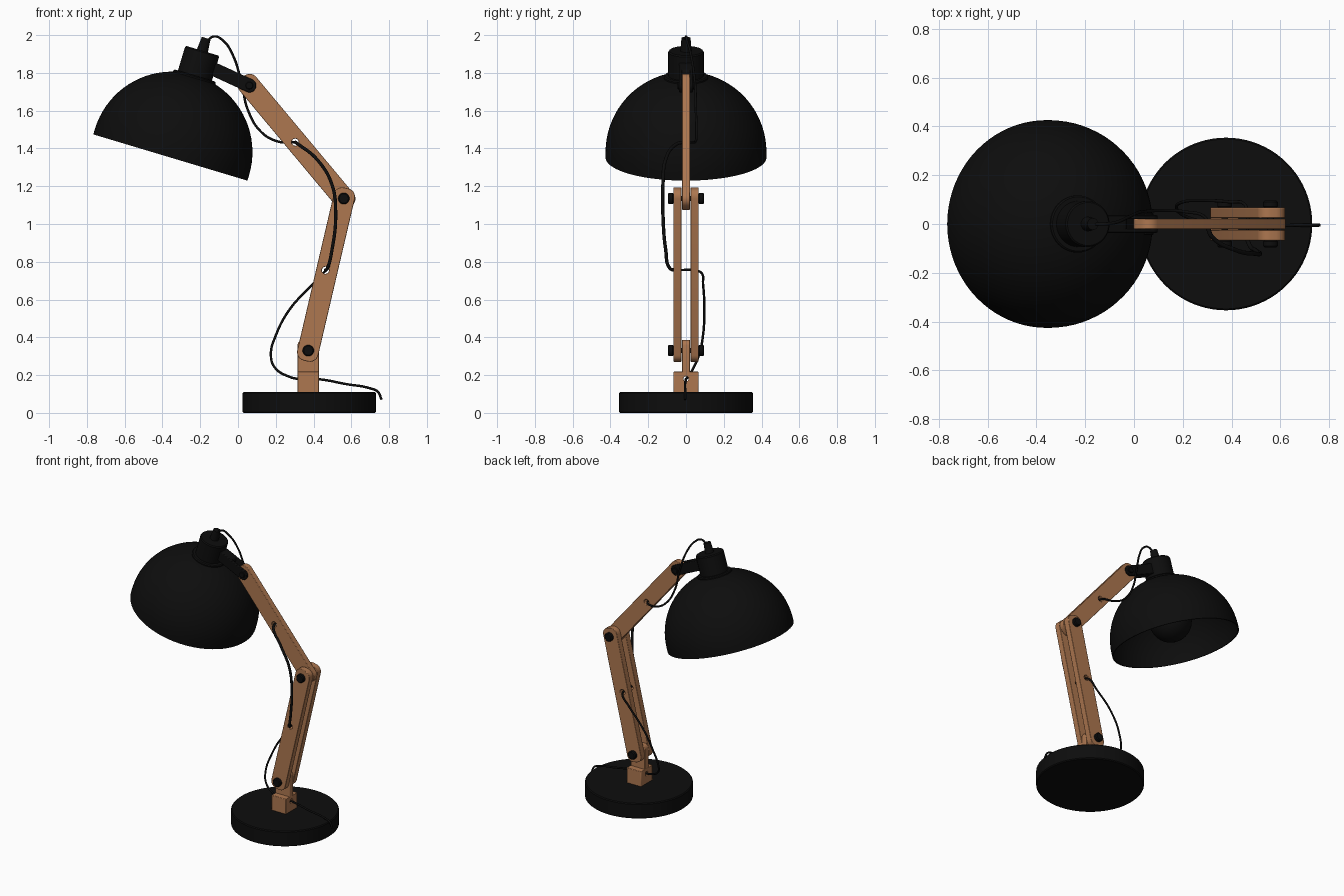
import bpy, bmesh
from math import sin, cos, pi, radians, sqrt
from mathutils import Matrix, Vector

cube = bpy.data.objects.get("Cube")
if cube:
    bpy.data.objects.remove(cube, do_unlink=True)


def material(name, rgb):
    m = bpy.data.materials.new(name)
    m.use_nodes = True
    m.diffuse_color = (*rgb, 1)
    m.node_tree.nodes["Principled BSDF"].inputs["Base Color"].default_value = (*rgb, 1)
    return m


BLACK = material("matte black", (0.004, 0.004, 0.004))
WOOD = material("warm wood", (0.42, 0.185, 0.08))


def make(name, bm, mat, matrix=Matrix()):
    bmesh.ops.recalc_face_normals(bm, faces=bm.faces)
    mesh = bpy.data.meshes.new(name)
    bm.to_mesh(mesh)
    bm.free()
    mesh.transform(matrix)
    ob = bpy.data.objects.new(name, mesh)
    bpy.context.collection.objects.link(ob)
    mesh.materials.append(mat)
    return ob


def activate(ob):
    bpy.ops.object.select_all(action='DESELECT')
    ob.select_set(True)
    bpy.context.view_layer.objects.active = ob


def smooth(ob):
    activate(ob)
    bpy.ops.object.shade_smooth_by_angle(angle=radians(35))
    return ob


def lathe(name, profile, mat, matrix=Matrix(), steps=48):
    """Spin (radius, height) points about the local z axis."""
    bm = bmesh.new()
    verts = [bm.verts.new((r, 0, h)) for r, h in profile]
    edges = [bm.edges.new(pair) for pair in zip(verts, verts[1:])]
    bmesh.ops.spin(bm, geom=verts + edges, cent=(0, 0, 0), axis=(0, 0, 1),
                   angle=2 * pi, steps=steps)
    bmesh.ops.remove_doubles(bm, verts=bm.verts, dist=0.0002)
    return smooth(make(name, bm, mat, matrix))


def rod(name, centre, axis, radius, length, mat, edge=0.0, steps=32):
    """Cylinder along any axis with chamfered rims."""
    h = length / 2
    prof = [(0, -h), (radius - edge, -h), (radius, edge - h),
            (radius, h - edge), (radius - edge, h), (0, h)]
    turn = Vector(axis).to_track_quat('Z', 'Y').to_matrix().to_4x4()
    return lathe(name, prof, mat, Matrix.Translation(centre) @ turn, steps)


def bar(name, start, end, half, y0, y1, mat, corner=0.045, holes=(), overhang=None):
    """Flat bar in the xz plane with rounded ends, drilled through at the holes."""
    a, b = Vector(start), Vector(end)
    d = (b - a).normalized()
    n = Vector((-d.y, d.x))
    over = half if overhang is None else overhang
    length = (b - a).length
    bm = bmesh.new()
    verts = []
    for i, (su, sv) in enumerate(((1, 1), (-1, 1), (-1, -1), (1, -1))):
        r = corner if su > 0 or over else 0.004
        u = (length + half if su > 0 else -over) - su * r
        v = sv * (half - r)
        for k in range(7):
            t = i * pi / 2 + k * pi / 12
            p = a + d * (u + r * cos(t)) + n * (v + r * sin(t))
            verts.append(bm.verts.new((p.x, y0, p.y)))
    face = bm.faces.new(verts)
    ext = bmesh.ops.extrude_face_region(bm, geom=[face])
    bmesh.ops.translate(bm, vec=(0, y1 - y0, 0),
                        verts=[e for e in ext["geom"] if isinstance(e, bmesh.types.BMVert)])
    ob = make(name, bm, mat)
    for x, z in holes:
        drill(ob, (x, 0, z), (0, 1, 0), 0.019)
    return finish(ob)


def drill(ob, centre, axis, radius):
    cutter = rod("drill_cutter", centre, axis, radius, 0.5, ob.data.materials[0], steps=20)
    cutter.hide_render = True
    mod = ob.modifiers.new("drill", 'BOOLEAN')
    mod.operation, mod.object, mod.solver = 'DIFFERENCE', cutter, 'EXACT'
    activate(ob)
    bpy.ops.object.modifier_apply(modifier=mod.name)
    bpy.data.objects.remove(cutter, do_unlink=True)


def finish(ob, width=0.004):
    mod = ob.modifiers.new("soft_edges", 'BEVEL')
    mod.width, mod.segments, mod.limit_method = width, 2, 'ANGLE'
    mod.angle_limit = radians(50)
    return smooth(ob)


def cord(name, points, radius):
    curve = bpy.data.curves.new(name, 'CURVE')
    curve.dimensions = '3D'
    curve.bevel_depth, curve.bevel_resolution = radius, 3
    curve.resolution_u, curve.use_fill_caps = 8, True
    spline = curve.splines.new('BEZIER')
    spline.bezier_points.add(len(points) - 1)
    for bp, p in zip(spline.bezier_points, points):
        bp.co = p
        bp.handle_left_type = bp.handle_right_type = 'AUTO'
    curve.materials.append(BLACK)
    bpy.context.collection.objects.link(bpy.data.objects.new(name, curve))


# Joints and cord holes (x, z)
FOOT, ELBOW, HEAD = (0.372, 0.33), (0.56, 1.135), (0.06, 1.733)
LOW_HOLE, HIGH_HOLE = (0.463, 0.755), (0.303, 1.433)

# Base disc
rod("base", (0.377, 0, 0.055), (0, 0, 1), 0.354, 0.11, BLACK, edge=0.006, steps=80)

# Post: square block with a thin tongue between the arms
bm = bmesh.new()
bmesh.ops.create_cube(bm, size=1, matrix=Matrix.Translation((0.372, 0, 0.162))
                      @ Matrix.Diagonal((0.115, 0.132, 0.112, 1)))
block = make("post_block", bm, WOOD)
drill(block, (0.372, 0, 0.18), (1, 0, 0), 0.014)
finish(block)
bar("post_tongue", (FOOT[0], 0.21), FOOT, 0.057, -0.022, 0.022, WOOD, 0.03, overhang=0)

# Arms
for side, y in (("front", -0.0455), ("back", 0.0455)):
    bar("lower_arm_" + side, FOOT, ELBOW, 0.057, y - 0.0215, y + 0.0215, WOOD,
        holes=[LOW_HOLE])
bar("upper_arm", ELBOW, HEAD, 0.057, -0.02, 0.02, WOOD, holes=[HIGH_HOLE])

# Pivot bolts with knobs on both sides
for name, (x, z) in (("foot", FOOT), ("elbow", ELBOW)):
    rod(name + "_bolt", (x, 0, z), (0, 1, 0), 0.014, 0.16, BLACK)
    for side, s in (("front", -1), ("back", 1)):
        rod(f"{name}_knob_{side}", (x, s * 0.081, z), (0, 1, 0), 0.03, 0.03, BLACK, 0.006)

# Fork between the upper arm and the lamp head
for side, y in (("front", -0.028), ("back", 0.028)):
    bar("fork_" + side, (-0.14, 1.825), HEAD, 0.036, y - 0.008, y + 0.008, BLACK, 0.034)
bar("fork_root", (-0.14, 1.825), (-0.07, 1.793), 0.036, -0.03, 0.03, BLACK, 0.02)
rod("head_bolt", (HEAD[0], 0, HEAD[1]), (0, 1, 0), 0.02, 0.09, BLACK, 0.003)

# Lamp head, tilted
TILT = Matrix.Translation((-0.358, 0, 1.352)) @ Matrix.Rotation(radians(16.7), 4, 'Y')
R, LIFT, WALL = 0.426, 0.03, 0.008


def arc(radius):
    return [(radius * cos(k * pi / 40), LIFT + radius * sin(k * pi / 40)) for k in range(21)]


lathe("shade", arc(R) [::-1] + [(R, 0), (R - WALL, 0)] + arc(R - WALL), BLACK, TILT, 80)
lathe("shade_collar", [(0, 0.42), (0.117, 0.42), (0.117, 0.447), (0.111, 0.453), (0, 0.453)],
      BLACK, TILT)
lathe("socket", [(0, 0.43), (0.094, 0.43), (0.094, 0.583), (0.088, 0.59), (0, 0.59)],
      BLACK, TILT)
lathe("cord_grip", [(0, 0.58), (0.031, 0.58), (0.024, 0.66), (0, 0.66)], BLACK, TILT, 24)

# Bulb with its neck
BULB = 0.14
bulb_profile = [(BULB * sin(k * pi / 20), 0.155 - BULB * cos(k * pi / 20)) for k in range(18)]
lathe("bulb", bulb_profile + [(0.05, 0.32), (0.05, 0.445), (0, 0.445)], BLACK, TILT)

# Power cord: head to upper arm, along the front, then down the back and off the base
hx, hz = HIGH_HOLE
lx, lz = LOW_HOLE
cord("cord_upper", [(-0.17, 0, 1.965), (-0.125, 0, 1.993), (-0.08, 0.005, 1.972),
                    (-0.03, 0.025, 1.9), (0.02, 0.048, 1.74), (0.05, 0.052, 1.61),
                    (0.12, 0.055, 1.49), (0.21, 0.05, 1.437), (hx - 0.01, 0.025, hz),
                    (hx, -0.022, hz)], 0.0065)
cord("cord_front", [(hx, -0.015, hz), (hx + 0.015, -0.05, hz - 0.01), (0.42, -0.108, 1.34),
                    (0.497, -0.122, 1.21), (0.517, -0.122, 1.05), (0.497, -0.107, 0.86),
                    (lx + 0.01, -0.085, lz + 0.01), (lx, -0.06, lz)], 0.009)
cord("cord_lower", [(lx, -0.065, lz), (lx, 0.06, lz - 0.003), (lx - 0.012, 0.083, 0.74),
                    (0.4, 0.09, 0.685), (0.275, 0.097, 0.55), (0.2, 0.09, 0.41),
                    (0.174, 0.07, 0.31), (0.195, 0.04, 0.24), (0.275, 0.01, 0.19),
                    (0.32, 0, 0.18), (0.43, 0, 0.178), (0.57, -0.005, 0.153),
                    (0.7, -0.005, 0.13), (0.74, -0.005, 0.112), (0.76, -0.005, 0.07)], 0.0065)
